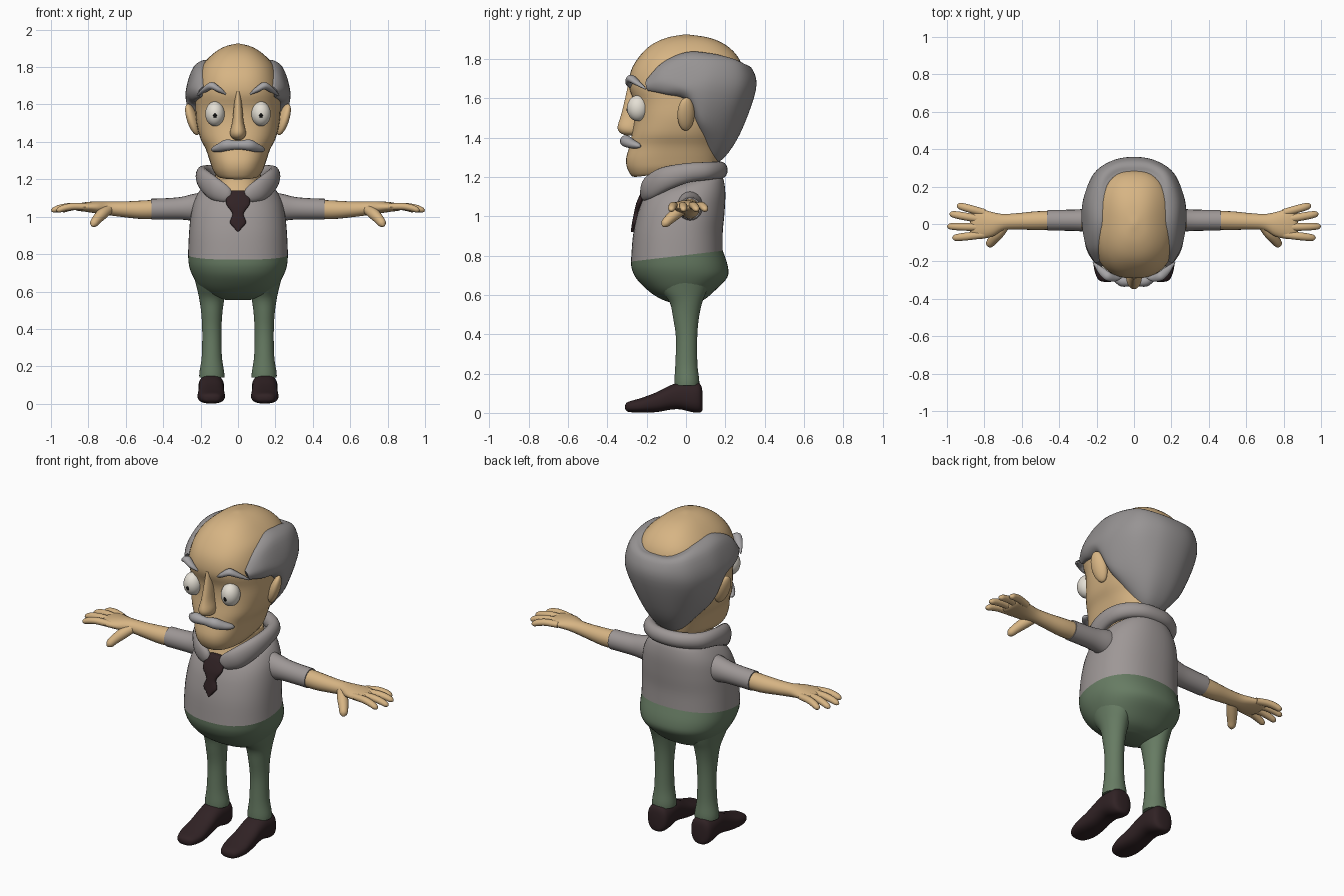
import bpy, bmesh, math
from mathutils import Vector as V


def material(name, r, g, b):
    m = bpy.data.materials.new(name)
    m.diffuse_color = (r, g, b, 1)
    return m


SKIN = material("skin", .68, .46, .23)
HAIR = material("grey_hair", .31, .295, .295)
TACHE = material("light_grey_hair", .38, .37, .38)
WOOL = material("grey_wool", .34, .31, .305)
GREEN = material("green_cloth", .135, .2, .125)
DARK = material("dark_brown", .03, .016, .018)
WHITE = material("eye_white", .78, .74, .66)
BLACK = material("black", .005, .005, .005)


def catmull(p, k, closed=False):
    """Smoothly resample a list of vectors, k steps per span."""
    n, out = len(p), []
    at = (lambda i: p[i % n]) if closed else (lambda i: p[max(0, min(n - 1, i))])
    for i in range(n if closed else n - 1):
        a, b, c, d = (at(i + j) for j in (-1, 0, 1, 2))
        for s in range(k):
            t = s / k
            out.append(.5 * (2 * b + (c - a) * t + (2 * a - 5 * b + 4 * c - d) * t * t
                             + (3 * b - a - 3 * c + d) * t ** 3))
    return out if closed else out + [p[-1].copy()]


def surface(name, rings, mat, k=4):
    """Closed rings joined smoothly, ends capped."""
    columns = [catmull(list(c), k) for c in zip(*rings)]
    bm = bmesh.new()
    vs = [[bm.verts.new(p) for p in col] for col in columns]
    n, m = len(vs), len(vs[0])
    for i in range(n):
        for j in range(m - 1):
            bm.faces.new((vs[i][j], vs[(i + 1) % n][j], vs[(i + 1) % n][j + 1], vs[i][j + 1]))
    for j in (0, m - 1):
        bm.faces.new([c[j] for c in vs])
    bmesh.ops.recalc_face_normals(bm, faces=bm.faces)
    me = bpy.data.meshes.new(name)
    bm.to_mesh(me)
    bm.free()
    me.materials.append(mat)
    ob = bpy.data.objects.new(name, me)
    bpy.context.collection.objects.link(ob)
    return ob


def oval(c, u, v, n=32, power=2.0):
    pts = []
    for i in range(n):
        a = 2 * math.pi * i / n
        ca, sa = math.cos(a), math.sin(a)
        pts.append(c + u * math.copysign(abs(ca) ** (2 / power), ca)
                   + v * math.copysign(abs(sa) ** (2 / power), sa))
    return pts


def stack(name, rows, mat, power=2.0, x=0):
    """Rows: front z, back z, half width, front y, back y."""
    surface(name, [oval(V((x, (f + b) / 2, (zf + zb) / 2)), V((w, 0, 0)),
                        V((0, (b - f) / 2, (zb - zf) / 2)), 48, power)
                   for zf, zb, w, f, b in rows], mat)


def tube(name, pts, mat, mirror=1, n=20):
    """Points: x, y, z, sideways radius, upward radius."""
    pts = [(p[0] * mirror, *p[1:]) for p in pts]
    pos = [V(p[:3]) for p in pts]
    rings = []
    for i, p in enumerate(pts):
        t = (pos[min(i + 1, len(pos) - 1)] - pos[max(i - 1, 0)]).normalized()
        side = t.cross(V((0, 0, 1))).normalized()
        rings.append(oval(pos[i], side * p[3], side.cross(t) * p[4], n))
    surface(name, rings, mat)


def ball(name, loc, size, mat, rot=(0, 0, 0)):
    bpy.ops.mesh.primitive_uv_sphere_add(segments=32, ring_count=20, location=loc, rotation=rot)
    ob = bpy.context.object
    ob.name, ob.scale = name, size
    ob.data.materials.append(mat)


# Head with jaw and neck
stack("head", [
    (1.925, 1.925, .01, -.01, .01), (1.908, 1.908, .075, -.1, .12), (1.87, 1.87, .135, -.18, .205),
    (1.81, 1.81, .19, -.24, .265), (1.74, 1.74, .215, -.28, .29), (1.66, 1.66, .228, -.29, .29),
    (1.58, 1.58, .228, -.265, .27), (1.5, 1.5, .222, -.262, .24), (1.42, 1.42, .202, -.275, .2),
    (1.36, 1.36, .172, -.287, .18), (1.29, 1.3, .15, -.305, .17), (1.235, 1.27, .135, -.295, .165),
    (1.2, 1.25, .115, -.26, .16), (1.235, 1.23, .12, -.175, .15), (1.19, 1.19, .125, -.165, .15),
    (1.1, 1.1, .13, -.195, .15)], SKIN, 2.45)
stack("nose", [(1.67, 1.67, .012, -.295, -.24), (1.59, 1.59, .022, -.312, -.23),
               (1.51, 1.51, .03, -.332, -.22), (1.455, 1.455, .042, -.348, -.22),
               (1.425, 1.425, .036, -.335, -.22), (1.41, 1.41, .014, -.3, -.24)], SKIN)

# Horseshoe of hair: each station runs from bald edge to lower edge
half = [
    [(.185, -.2, 1.69), (.2, -.205, 1.685), (.21, -.205, 1.67), (.208, -.2, 1.65), (.195, -.19, 1.64)],
    [(.185, -.12, 1.78), (.225, -.125, 1.755), (.255, -.12, 1.69), (.25, -.11, 1.64), (.222, -.1, 1.62)],
    [(.172, 0, 1.835), (.235, 0, 1.8), (.277, .01, 1.68), (.27, .01, 1.62), (.225, 0, 1.59)],
    [(.168, .12, 1.83), (.235, .14, 1.79), (.272, .13, 1.66), (.245, .09, 1.5), (.2, .06, 1.46)],
    [(.155, .22, 1.805), (.19, .265, 1.77), (.215, .265, 1.64), (.175, .19, 1.44), (.12, .13, 1.34)],
    [(.09, .28, 1.775), (.105, .325, 1.75), (.115, .335, 1.64), (.095, .255, 1.42), (.065, .175, 1.3)],
    [(0, .29, 1.77), (0, .34, 1.745), (0, .355, 1.64), (0, .275, 1.42), (0, .185, 1.29)]]
stations = []
for row in half + [[(-x, y, z) for x, y, z in r] for r in half[-2::-1]]:
    p = [V(q) for q in row]
    top, low = p[0], p[-1]
    p = [V((top.x * .85, top.y * .85, top.z - .05))] + p + [V((low.x * .8, low.y * .8, low.z + .03))]
    stations.append(catmull(p, 5, True))
surface("hair", stations, HAIR, 6)

# Moustache
half = [(.06, -.305, 1.383, .03, .03), (.1, -.275, 1.368, .026, .023), (.128, -.245, 1.36, .018, .014),
        (.138, -.232, 1.356, .005, .004)]
tube("moustache", [(-p[0], *p[1:]) for p in half[::-1]] + [(0, -.31, 1.383, .022, .023)] + half, TACHE)

for s in (1, -1):
    # Eyes, brows and ears
    ball("eye", (s * .123, -.245, 1.55), (.052, .055, .066), WHITE)
    ball("pupil", (s * .123, -.297, 1.542), (.01, .005, .014), BLACK)
    tube("eyebrow", [(.065, -.285, 1.655, .004, .004), (.1, -.29, 1.678, .018, .014),
                     (.14, -.28, 1.7, .024, .02), (.175, -.25, 1.68, .02, .014),
                     (.218, -.205, 1.648, .004, .004)], TACHE, s)
    ball("ear", (s * .243, .0, 1.52), (.028, .045, .088), SKIN, (.1, s * .3, s * .35))

    # Arms with sleeve, forearm and palm
    tube("sleeve", [(.12, .02, 1.05, .07, .085), (.22, .02, 1.05, .066, .075), (.3, .02, 1.045, .058, .061),
                    (.38, .02, 1.042, .056, .057), (.463, .02, 1.04, .056, .056)], WOOL, s)
    tube("arm", [(.43, .02, 1.04, .05, .051), (.52, .018, 1.037, .05, .049), (.62, .014, 1.04, .044, .041),
                 (.7, .01, 1.045, .044, .036), (.76, .0, 1.05, .066, .032), (.82, .0, 1.052, .08, .025),
                 (.86, .0, 1.05, .074, .018), (.875, .0, 1.048, .055, .008)], SKIN, s)
    # Fingers and thumb
    for y0, x1, y1 in ((.06, .945, .1), (.022, .985, .055), (-.018, .998, -.012), (-.056, .97, -.075)):
        d = V((x1 - .8, y1 - y0, 0))
        tube("finger", [(.8 + d.x * t, y0 + d.y * t, z, r, r * .9) for t, z, r in
                        ((0, 1.052, .02), (.45, 1.055, .021), (.75, 1.047, .02),
                         (.93, 1.036, .016), (1, 1.031, .005))], SKIN, s)
    tube("thumb", [(.69, -.01, 1.04, .025, .025), (.725, -.05, 1.015, .03, .03),
                   (.755, -.085, .985, .026, .026), (.772, -.108, .962, .021, .021),
                   (.778, -.118, .95, .006, .006)], SKIN, s)

    # Trouser legs
    stack("trouser_leg", [(z, z, w, c - d, c + d) for z, w, d, c in
                          ((.7, .1, .15, -.02), (.62, .08, .115, -.01), (.56, .067, .082, 0),
                           (.48, .056, .065, 0), (.38, .051, .054, .003), (.25, .054, .056, .002),
                           (.17, .066, .063, .004), (.14, .067, .063, .004))], GREEN, 2, s * .14)
    # Shoes, lofted from toe to heel
    surface("shoe", [oval(V((s * .143, y, (a + b) / 2)), V((w, 0, 0)), V((0, 0, (b - a) / 2)), 32, 2.5)
                     for y, w, a, b in
                     ((-.31, .015, .022, .038), (-.295, .05, .006, .056), (-.23, .072, .001, .075),
                      (-.15, .07, .004, .105), (-.08, .067, .016, .14), (-.03, .068, .018, .155),
                      (.03, .069, .004, .155), (.065, .062, .001, .152), (.08, .045, .008, .13),
                      (.085, .02, .02, .09))], DARK)

# Sweater body, trouser seat
stack("sweater", [(1.12, 1.22, .15, -.185, .17), (1.1, 1.19, .195, -.21, .19), (1.06, 1.12, .232, -.23, .2),
                  (1, 1.02, .252, -.25, .196), (.9, .92, .262, -.27, .187),
                  (.77, .825, .267, -.28, .187)], WOOL, 2.3)
stack("trouser_seat", [(.77, .825, .267, -.28, .187), (.73, .75, .262, -.275, .212),
                       (.68, .69, .243, -.25, .21), (.62, .625, .205, -.19, .15),
                       (.578, .578, .15, -.125, .095), (.556, .556, .07, -.06, .04)], GREEN, 2.3)

# Rolled collar, open at the front
half = [(.035, -.215, 1.1, .008, .01), (.06, -.212, 1.115, .022, .042), (.12, -.185, 1.145, .032, .06),
        (.175, -.11, 1.19, .036, .06), (.19, .0, 1.22, .036, .05), (.165, .1, 1.23, .037, .046),
        (.09, .16, 1.235, .037, .044)]
tube("collar", [(-p[0], *p[1:]) for p in half] + [(0, .175, 1.235, .037, .044)] + half[::-1], WOOL)

# Tie
stack("tie", [(z, z, w, y - .014, y + .014) for z, w, y in
              ((1.14, .045, -.2), (1.125, .058, -.213), (1.07, .063, -.238), (1.035, .04, -.247),
               (1.01, .03, -.252), (.97, .043, -.26), (.945, .025, -.264), (.92, .004, -.267))], DARK, 2.5)

# Smooth shading everywhere
bpy.ops.object.select_all(action='SELECT')
bpy.context.view_layer.objects.active = bpy.data.objects["head"]
bpy.ops.object.shade_smooth_by_angle(angle=math.radians(50))
